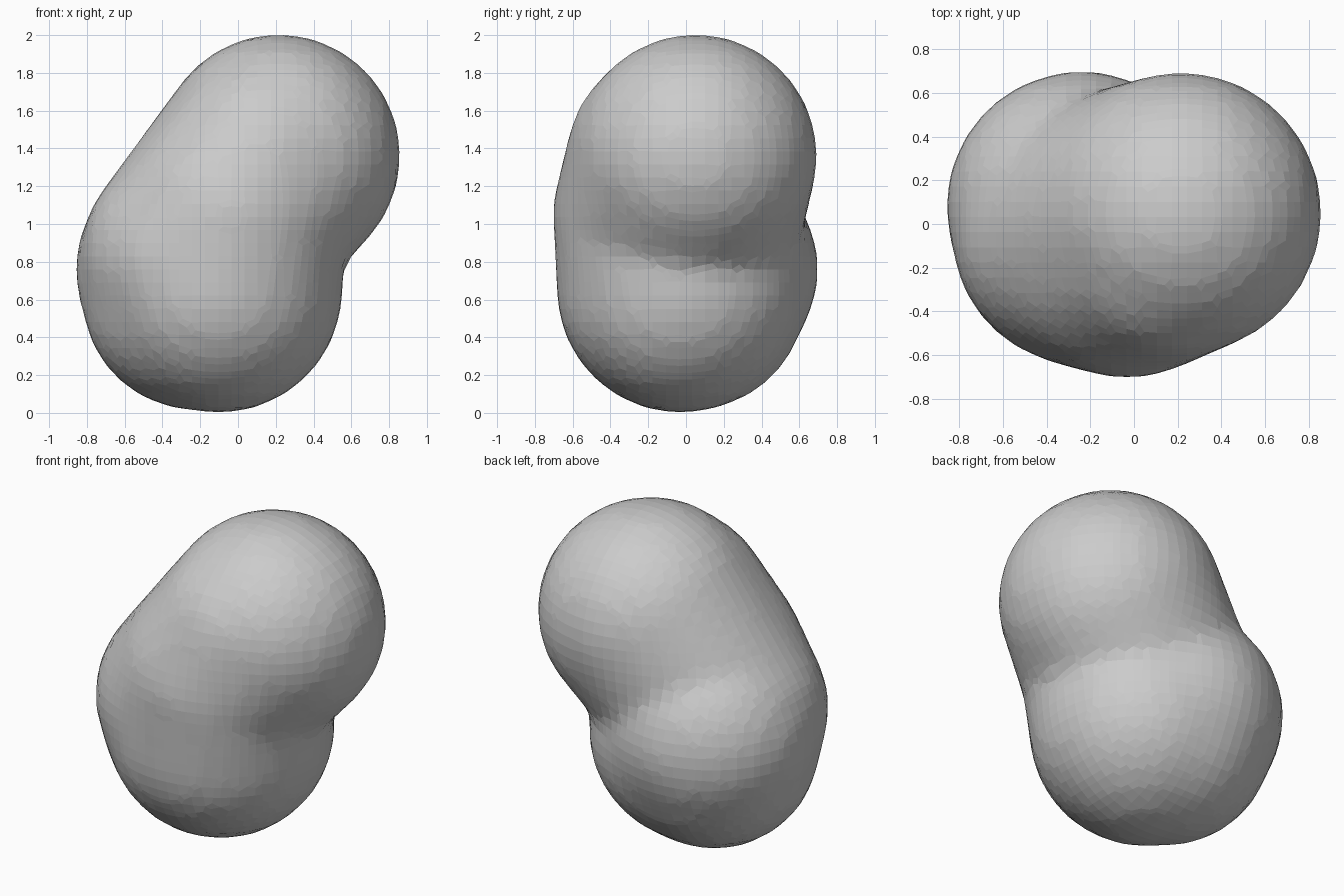
import bpy, bmesh
from mathutils import Matrix, Vector

if "Cube" in bpy.data.objects:
    bpy.data.objects.remove(bpy.data.objects["Cube"])

# balls: centre and radius
UPPER = ((0.215, 0.05, 1.36), 0.645)      # upper right
BROW = ((0.14, -0.08, 1.36), 0.55)        # front of the upper ball
BACK = ((-0.24, 0.08, 0.76), 0.62)        # lower left, towards the back
LEFT = ((-0.225, -0.04, 0.82), 0.61)      # left shoulder
BOTTOM = ((-0.10, -0.03, 0.655), 0.655)   # bottom
LOWER_LEFT = ((-0.22, 0.03, 0.62), 0.605)  # fills the lower left
FRONT = ((-0.03, -0.10, 1.05), 0.605)     # bulge at the front

# each group is stretched into one smooth lobe
LOBES = [(UPPER, BROW, LEFT, FRONT), (BACK, BOTTOM, LOWER_LEFT, FRONT, LEFT)]


def add_lobe(target, balls):
    """Convex skin around a few balls, added to the target mesh."""
    bm = bmesh.new()
    for centre, radius in balls:
        bmesh.ops.create_icosphere(bm, subdivisions=4, radius=radius,
                                   matrix=Matrix.Translation(Vector(centre)))
    bmesh.ops.delete(bm, geom=bm.edges[:], context='EDGES_FACES')
    bmesh.ops.convex_hull(bm, input=bm.verts[:])
    bmesh.ops.delete(bm, geom=[v for v in bm.verts if not v.link_faces],
                     context='VERTS')
    bmesh.ops.recalc_face_normals(bm, faces=bm.faces[:])
    lobe = bpy.data.meshes.new("lobe")
    bm.to_mesh(lobe)
    bm.free()
    target.from_mesh(lobe)
    bpy.data.meshes.remove(lobe)


both = bmesh.new()
for balls in LOBES:
    add_lobe(both, balls)
mesh = bpy.data.meshes.new("lumpy_body")
both.to_mesh(mesh)
both.free()
body = bpy.data.objects.new("lumpy_body", mesh)
bpy.context.collection.objects.link(body)

# fuse the lobes, soften the crease, then resample to coarse flat facets
fuse = body.modifiers.new("fuse", 'REMESH')
fuse.mode = 'VOXEL'
fuse.voxel_size = 0.03
soften = body.modifiers.new("soften", 'SMOOTH')
soften.factor = 0.5
soften.iterations = 5
facet = body.modifiers.new("facet", 'REMESH')
facet.mode = 'SMOOTH'
facet.octree_depth = 5
facet.scale = 0.9
facet.use_smooth_shade = False
